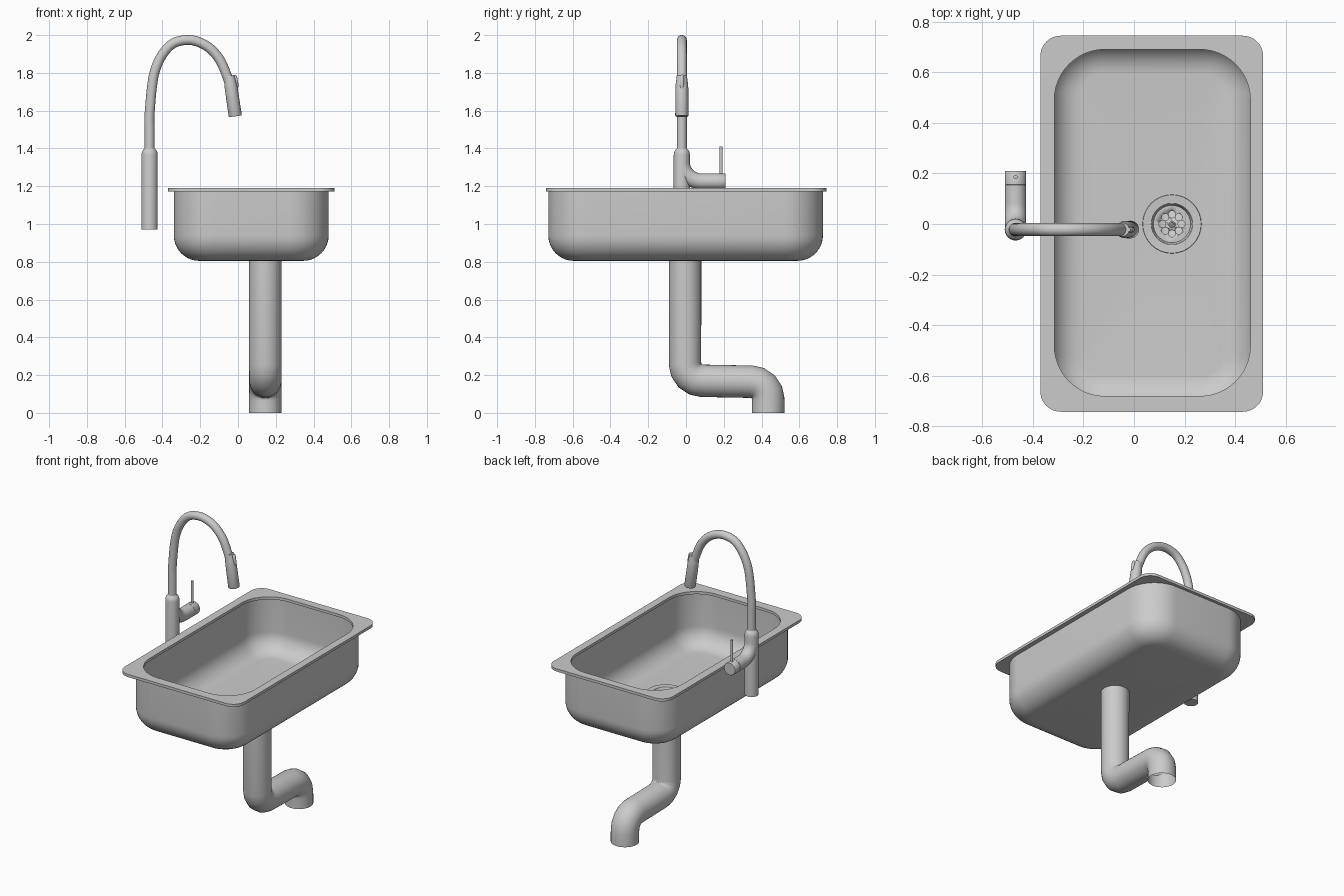
import bpy, bmesh
from math import sin, cos, pi, radians
from mathutils import Vector

if "Cube" in bpy.data.objects:
    bpy.data.objects.remove(bpy.data.objects["Cube"])


def loft(name, rings, cap_start=False, cap_end=False, wrap=False):
    """Skin a list of equal-length point rings into a smooth-shaded object."""
    bm = bmesh.new()
    vs = [[bm.verts.new(p) for p in ring] for ring in rings]
    n = len(vs[0])
    pairs = list(zip(vs, vs[1:])) + ([(vs[-1], vs[0])] if wrap else [])
    for a, b in pairs:
        for i in range(n):
            j = (i + 1) % n
            bm.faces.new((a[i], a[j], b[j], b[i]))
    if cap_start:
        bm.faces.new(vs[0])
    if cap_end:
        bm.faces.new(vs[-1])
    bmesh.ops.remove_doubles(bm, verts=bm.verts, dist=1e-5)
    bmesh.ops.recalc_face_normals(bm, faces=bm.faces)
    me = bpy.data.meshes.new(name)
    bm.to_mesh(me)
    bm.free()
    ob = bpy.data.objects.new(name, me)
    bpy.context.collection.objects.link(ob)
    bpy.ops.object.select_all(action='DESELECT')
    ob.select_set(True)
    bpy.context.view_layer.objects.active = ob
    bpy.ops.object.shade_smooth_by_angle(angle=radians(35))
    return ob


def rounded_rect(cx, cy, hx, hy, r, z, seg=12):
    pts = []
    for q, (sx, sy) in enumerate(((1, 1), (-1, 1), (-1, -1), (1, -1))):
        for k in range(seg + 1):
            a = (q + k / seg) * pi / 2
            pts.append((cx + sx * (hx - r) + r * cos(a), cy + sy * (hy - r) + r * sin(a), z))
    return pts


def circle(c, r, u, v, n=32):
    return [c + r * (cos(2 * pi * i / n) * u + sin(2 * pi * i / n) * v) for i in range(n)]


def lathe(name, x, y, profile, **kw):
    """Revolve (radius, z) pairs about a vertical axis."""
    X, Y = Vector((1, 0, 0)), Vector((0, 1, 0))
    return loft(name, [circle(Vector((x, y, z)), r, X, Y) for r, z in profile], **kw)


def tube(name, path, radii, side, n=32, caps=(True, True)):
    """Sweep a circle along a path lying in the plane normal to side."""
    pts, side = [Vector(p) for p in path], Vector(side)
    if not isinstance(radii, (list, tuple)):
        radii = [radii] * len(pts)
    rings = []
    for i, p in enumerate(pts):
        d0 = (p - pts[max(i - 1, 0)]).normalized()
        d1 = (pts[min(i + 1, len(pts) - 1)] - p).normalized()
        rings.append(circle(p, radii[i], side, (d0 + d1).normalized().cross(side), n))
    return loft(name, rings, *caps)


def arc_yz(x, cy, cz, r, a0, a1, seg):
    angs = [radians(a0 + (a1 - a0) * k / seg) for k in range(seg + 1)]
    return [(x, cy + r * cos(a), cz + r * sin(a)) for a in angs]


def spline(points, seg=8):
    """Smooth Catmull-Rom curve through the points."""
    P = [Vector(p) for p in points]
    P = [2 * P[0] - P[1]] + P + [2 * P[-1] - P[-2]]
    out = []
    for a, b, c, d in zip(P, P[1:], P[2:], P[3:]):
        for k in range(seg):
            t = k / seg
            out.append(0.5 * (2 * b + (c - a) * t + (2 * a - 5 * b + 4 * c - d) * t * t
                              + (3 * b - a - 3 * c + d) * t ** 3))
    return out + [P[-2]]


# Basin: outer shell, flat rim, inner shell and drain hole in one skin
DX, F, SEG = 0.15, 0.135, 10


def bowl(inset, floor, top, f):
    rings = []
    for k in range(SEG + 1):
        a = pi / 2 * k / SEG
        d = inset + f * (1 - sin(a))
        rings.append(rounded_rect(0.07, -0.002, 0.41 - d, 0.727 - d, 0.205 - d, floor + f * (1 - cos(a))))
    d = inset
    return rings + [rounded_rect(0.07, -0.002, 0.41 - d, 0.727 - d, 0.205 - d, top)]


rings = [rounded_rect(DX, 0, 0.08, 0.08, 0.08, 0.805)]
rings += bowl(0, 0.805, 1.172, F)
rings += [rounded_rect(0.07, 0.001, 0.44, 0.743, 0.08, z) for z in (1.172, 1.19)]
rings += [rounded_rect(0.0725, 0.005, 0.3875, 0.685, 0.2, z) for z in (1.19, 1.172)]
rings += bowl(0.012, 0.82, 1.172, F - 0.012)[::-1]
rings += [rounded_rect(DX, 0, 0.08, 0.08, 0.08, 0.82)]
loft("basin", rings, wrap=True)

# Drain flange and perforated strainer
lathe("drain_flange", DX, 0, [(0.117, 0.818), (0.115, 0.824), (0.082, 0.822), (0.078, 0.816),
                              (0.072, 0.79), (0.079, 0.79), (0.08, 0.815)], wrap=True)
strainer = lathe("strainer", DX, 0, [(0.0735, 0.792), (0.0735, 0.800)], cap_start=True, cap_end=True)
for i in range(8):
    a = i * pi / 4
    cutter = lathe("hole_cutter", DX + 0.038 * cos(a), 0.038 * sin(a), [(0.0135, 0.77), (0.0135, 0.82)],
                   cap_start=True, cap_end=True)
    cutter.hide_render = True
    mod = strainer.modifiers.new("hole", 'BOOLEAN')
    mod.object, mod.solver = cutter, 'EXACT'
    bpy.context.view_layer.objects.active = strainer
    bpy.ops.object.modifier_apply(modifier=mod.name)
    bpy.data.objects.remove(cutter)
lathe("strainer_screw", DX, 0, [(0.015, 0.799), (0.015, 0.803), (0.011, 0.806), (0.006, 0.806), (0.005, 0.803)],
      cap_end=True)

# Waste pipe with two coarse elbows, open at the bottom
px = 0.145
path = [(px, -0.005, 0.81)] + arc_yz(px, 0.085, 0.26, 0.09, 180, 270, 4)
path += arc_yz(px, 0.345, 0.075, 0.09, 90, 0, 4) + [(px, 0.435, 0)]
tube("waste_pipe", path, 0.086, (1, 0, 0), caps=(False, False))

# Faucet body with shoulder, and side arm blending out of it
fx, fy = -0.468, -0.022
lathe("faucet_body", fx, fy, [(0.043, 0.97), (0.043, 1.365), (0.041, 1.38), (0.035, 1.392), (0.028, 1.398),
                              (0.026, 1.402)], cap_start=True, cap_end=True)
arm = [(fx, fy, 1.35)] + arc_yz(fx, fy + 0.105, 1.33, 0.105, 180, 270, 12) + [(fx, 0.155, 1.225)]
tube("faucet_arm", arm, 0.042, (1, 0, 0))
tube("handle_cap", [(fx, 0.155, 1.225), (fx, 0.157, 1.225), (fx, 0.207, 1.225), (fx, 0.21, 1.225)],
     [0.0405, 0.042, 0.042, 0.04], (1, 0, 0))
tube("handle_lever", [(fx, 0.186, 1.25), (fx, 0.186, 1.41)], 0.008, (1, 0, 0), 16)

# Gooseneck spout
neck = [(-0.468, 1.38), (-0.468, 1.49), (-0.467, 1.60), (-0.44, 1.81), (-0.365, 1.94), (-0.265, 1.974),
        (-0.17, 1.945), (-0.1, 1.875), (-0.055, 1.775), (-0.043, 1.73)]
tube("spout", spline([(x, fy, z) for x, z in neck]), 0.026, (0, 1, 0))

# Spray head on the tilted end of the spout, with a small button
top, tip = Vector((-0.046, fy, 1.785)), Vector((-0.014, fy, 1.57))
stops = [(0, 0.027), (0.08, 0.029), (0.22, 0.033), (0.3, 0.034), (0.98, 0.035), (1, 0.033)]
tube("spray_head", [top.lerp(tip, t) for t, r in stops], [r for t, r in stops], (0, 1, 0))
tube("spray_button", [(-0.020, fy, 1.787), (-0.016, fy, 1.78), (-0.008, fy, 1.735), (-0.006, fy, 1.72)],
     [0.008, 0.011, 0.011, 0.007], (0, 1, 0), 16)
